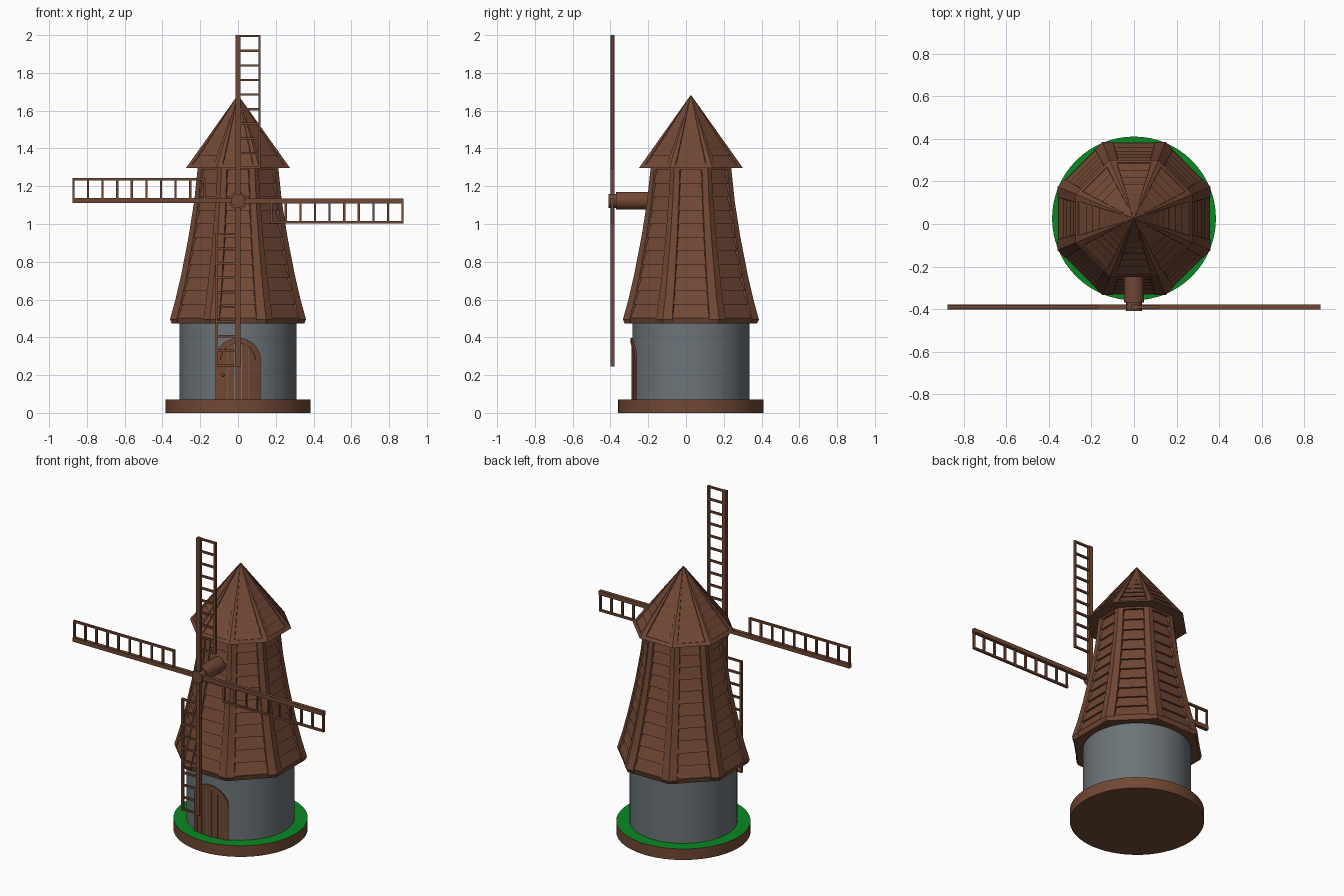
import bpy, bmesh, math
from mathutils import Vector, Matrix

if "Cube" in bpy.data.objects:
    bpy.data.objects.remove(bpy.data.objects["Cube"])

CY = 0.026            # tower axis in y
HUB_Z = 1.123
T8 = math.tan(math.pi / 8)


def material(name, rgb):
    m = bpy.data.materials.new(name)
    m.diffuse_color = (*rgb, 1)
    m.use_nodes = True
    m.node_tree.nodes["Principled BSDF"].inputs["Base Color"].default_value = m.diffuse_color
    return m


WOOD = material("brown wood", (0.165, 0.064, 0.034))
STONE = material("grey stone", (0.150, 0.175, 0.190))
GRASS = material("green grass", (0.003, 0.25, 0.016))


def finish(bm, name, mats, smooth=False):
    bmesh.ops.recalc_face_normals(bm, faces=bm.faces)
    me = bpy.data.meshes.new(name)
    bm.to_mesh(me)
    bm.free()
    for m in mats:
        me.materials.append(m)
    ob = bpy.data.objects.new(name, me)
    bpy.context.collection.objects.link(ob)
    if smooth:
        bpy.ops.object.select_all(action='DESELECT')
        ob.select_set(True)
        bpy.context.view_layer.objects.active = ob
        bpy.ops.object.shade_smooth_by_angle(angle=math.radians(35))
    return ob


def loft(bm, rings):
    """Skin closed rings of equal length and cap both ends."""
    vs = [[bm.verts.new(p) for p in r] for r in rings]
    n = len(rings[0])
    for a, b in zip(vs, vs[1:]):
        for i in range(n):
            j = (i + 1) % n
            bm.faces.new((a[i], a[j], b[j], b[i]))
    bm.faces.new(vs[0])
    bm.faces.new(vs[-1])


def box(bm, lo, hi, mat=Matrix()):
    r = [(lo[0], lo[1]), (hi[0], lo[1]), (hi[0], hi[1]), (lo[0], hi[1])]
    loft(bm, [[mat @ Vector((x, y, z)) for x, y in r] for z in (lo[2], hi[2])])


def cylinder(name, r, a, b, mats, seg=48, axis='z', rule=None):
    bm = bmesh.new()
    rings = []
    for t in (a, b):
        ring = []
        for i in range(seg):
            c, s = r * math.cos(i * math.tau / seg), r * math.sin(i * math.tau / seg)
            ring.append((c, CY + s, t) if axis == 'z' else (c, t, HUB_Z + s))
        rings.append(ring)
    loft(bm, rings)
    bmesh.ops.recalc_face_normals(bm, faces=bm.faces)
    if rule:
        for f in bm.faces:
            f.material_index = rule(f)
    return finish(bm, name, mats, True)


# round base with grass on top, and the stone ground floor
cylinder("base", 0.385, 0, 0.07, [WOOD, GRASS], 64, rule=lambda f: int(f.normal.z > 0.5))
cylinder("stone_wall", 0.31, 0.06, 0.48, [STONE], 64)


def apothem(profile, z):
    for (z0, a0), (z1, a1) in zip(profile, profile[1:]):
        if z <= z1:
            return a0 + (a1 - a0) * (z - z0) / (z1 - z0)
    return profile[-1][1]


def octagon(a, z):
    r = a / math.cos(math.pi / 8)
    return [(r * math.cos((k + .5) * math.pi / 4),
             CY + r * math.sin((k + .5) * math.pi / 4), z) for k in range(8)]


def clad(name, profile, rows, z_lo, z_hi, depth, wfrac):
    """Octagonal core, corner ribs and lapped boards following a profile."""
    z0, z1 = profile[0][0], profile[-1][0]
    inner = lambda z: max(apothem(profile, z) - depth, 0.001)
    bm = bmesh.new()
    zs = [z_lo] + [z for z, a in profile if z_lo < z] 
    loft(bm, [octagon(apothem(profile, z0), z0), octagon(apothem(profile, z_lo), z_lo)]
         + [octagon(inner(z), z) for z in zs])
    finish(bm, name + "_core", [WOOD])

    ribs, boards = bmesh.new(), bmesh.new()
    for k in range(8):
        m = Matrix.Translation((0, CY, 0)) @ Matrix.Rotation(k * math.pi / 4, 4, 'Z')
        mc = m @ Matrix.Rotation(math.pi / 8, 4, 'Z')
        rings = []
        for z, a in profile:
            a = max(a, 0.003)
            r, w = a / math.cos(math.pi / 8), wfrac * a * T8
            dx, dy = w * math.sin(math.pi / 8), w * math.cos(math.pi / 8)
            ri = max(r - depth * 1.3, 0.0005)
            e = min(depth, a * .4)
            rings.append([mc @ Vector(p) for p in (
                (r, 0, z), (r - dx, dy, z), (r - dx - e, dy, z), (min(ri, r - dx - e), 0, z),
                (r - dx - e, -dy, z), (r - dx, -dy, z))])
        loft(ribs, rings)
        # lapped boards: wedges whose lower edge stands out
        for i in range(rows):
            zb = z_lo + (z_hi - z_lo) * i / rows
            zt = z_lo + (z_hi - z_lo) * (i + 1) / rows
            ab, at = apothem(profile, zb), apothem(profile, zt)
            hb, ht = [(1 - wfrac) * a * T8 for a in (ab, at)]
            pts = [(ab - .25 * depth, hb, zb), (ab - 1.1 * depth, hb, zb), (at - depth, ht, zt)]
            loft(boards, [[m @ Vector((x, s * y, z)) for x, y, z in pts] for s in (-1, 1)])
        # trim board closing the top of each panel
        at, a1 = apothem(profile, z_hi), profile[-1][1]
        if a1 > 0.05:
            pts = [(at, at * T8, z_hi), (at - depth, at * T8, z_hi),
                   (a1 - depth, a1 * T8, z1), (a1, a1 * T8, z1)]
            loft(boards, [[m @ Vector((x, s * y, z)) for x, y, z in pts] for s in (-.95, .95)])
    finish(ribs, name + "_corner_ribs", [WOOD])
    finish(boards, name + "_boards", [WOOD])


# flared wooden tower and pointed roof
clad("tower", [(0.472, 0.35), (0.495, 0.36), (0.60, 0.331), (0.73, 0.301), (0.93, 0.262),
               (1.12, 0.232), (1.31, 0.212)], 11, 0.502, 1.285, 0.016, 0.33)
clad("roof", [(1.297, 0.275), (1.68, 0.0)], 7, 1.315, 1.63, 0.013, 0.25)

# axle and hub cap
cylinder("axle", 0.047, -0.37, -0.17, [WOOD], 24, 'y')
cylinder("hub_cap", 0.037, -0.41, -0.365, [WOOD], 16, 'y')

# four sails: spar with a ladder frame on the clockwise side
for k, side in enumerate(("top", "right", "bottom", "left")):
    m = Matrix.Translation((0, 0, HUB_Z)) @ Matrix.Rotation(k * math.pi / 2, 4, 'Y')
    bm = bmesh.new()
    box(bm, (-0.012, -0.401, 0), (0.014, -0.379, 0.877), m)
    box(bm, (0.108, -0.397, 0.17), (0.12, -0.383, 0.877), m)
    for i in range(10):
        z = 0.17 + i * 0.0773
        box(bm, (0.01, -0.396, z), (0.115, -0.384, z + 0.0115), m)
    finish(bm, side + "_sail", [WOOD])


# arched door wrapped onto the round wall
def on_wall(x, z, r):
    a = x / 0.31
    return (r * math.sin(a), CY - r * math.cos(a), z)


def arch(r, n=16, spring=0.277):
    pts = [(-r, 0.07)] + [(-r * math.cos(i * math.pi / n), spring + r * math.sin(i * math.pi / n))
                          for i in range(n + 1)] + [(r, 0.07)]
    return pts


bm = bmesh.new()
loft(bm, [[on_wall(x, z, r) for x, z in (o, i) for r in ((.30, .319) if (x, z) == o else (.319, .30))]
          for o, i in zip(arch(0.12), arch(0.092))])
finish(bm, "door_frame", [WOOD])

bm = bmesh.new()
W, GAP = 0.094, 0.002
for p in range(5):
    xa, xb = -W + p * 2 * W / 5 + GAP, -W + (p + 1) * 2 * W / 5 - GAP
    rings = []
    for i in range(5):
        x = xa + (xb - xa) * i / 4
        top = 0.277 + math.sqrt(max(W * W - x * x, 0))
        rings.append([on_wall(x, 0.07, .30), on_wall(x, 0.07, .314),
                      on_wall(x, top, .314), on_wall(x, top, .30)])
    loft(bm, rings)
finish(bm, "door_planks", [WOOD])

# door knob
bm = bmesh.new()
bmesh.ops.create_uvsphere(bm, u_segments=10, v_segments=6, radius=0.009,
                          matrix=Matrix.Translation(on_wall(-0.078, 0.2, 0.317)))
finish(bm, "door_knob", [WOOD], True)
